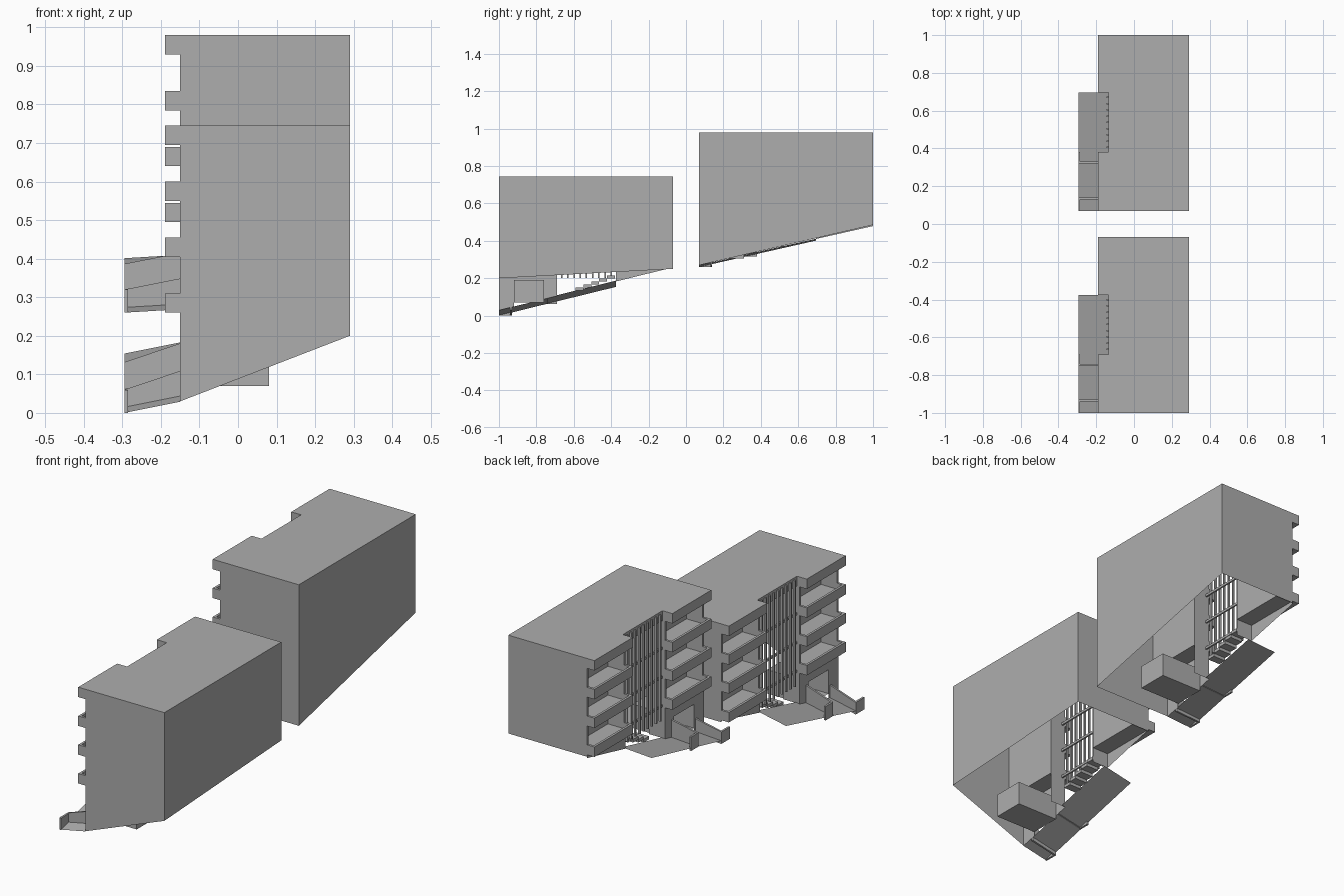
import bpy

cube = bpy.data.objects.get("Cube")
if cube:
    bpy.data.objects.remove(cube, do_unlink=True)

grey = bpy.data.materials.new("plain grey")
grey.use_nodes = True
colour = (0.42, 0.42, 0.42, 1)
grey.diffuse_color = colour
grey.node_tree.nodes["Principled BSDF"].inputs["Base Color"].default_value = colour


class Part:
    """Collects sheets and boxes into one flat-shaded object."""

    def __init__(self, name, offset):
        self.name, self.offset = name, offset
        self.verts, self.faces = [], []

    def sheet(self, *points):
        start = len(self.verts)
        self.verts += points
        self.faces.append(tuple(range(start, len(self.verts))))

    def box(self, x, y, z):
        self.sloped(x, y, [z, z])

    def sloped(self, x, y, ends):
        # box whose bottom and top heights differ at its two x ends
        start = len(self.verts)
        for px, (low, high) in zip(x, ends):
            self.verts += [(px, y[0], low), (px, y[1], low), (px, y[1], high), (px, y[0], high)]
        for f in ((0, 1, 2, 3), (7, 6, 5, 4), (0, 4, 5, 1), (1, 5, 6, 2), (2, 6, 7, 3), (3, 7, 4, 0)):
            self.faces.append(tuple(start + i for i in f))

    def finish(self):
        mesh = bpy.data.meshes.new(self.name)
        mesh.from_pydata(self.verts, [], self.faces)
        mesh.materials.append(grey)
        mesh.update()
        obj = bpy.data.objects.new(self.name, mesh)
        obj.location = self.offset
        bpy.context.collection.objects.link(obj)


BACK, FACE, EDGE, CORE, NOTCH = 0.29, -0.15, -0.19, -0.06, -0.135
Y0, Y1, Y2, Y3 = -1.0, -0.69, -0.375, -0.07
TOP, BAND = 0.745, 0.05
OUT = -0.295


def building(label, offset, bottoms, ground):
    """bottoms: wall feet at front-back, front-face, rear; ground: start, y slope, x slope."""
    def g(x, y):
        return ground[0] + ground[1] * (y - Y0) + ground[2] * (x - OUT)

    front_back, front_face, rear = bottoms

    # Outer walls, open underneath
    walls = Part(label + "_walls", offset)
    walls.sheet((BACK, Y0, front_back), (BACK, Y3, rear), (BACK, Y3, TOP), (BACK, Y0, TOP))
    walls.sheet((FACE, Y0, front_face), (BACK, Y0, front_back), (BACK, Y0, TOP), (FACE, Y0, TOP))
    walls.sheet((BACK, Y3, rear), (FACE, Y3, rear), (FACE, Y3, TOP), (BACK, Y3, TOP))
    walls.finish()

    # Roof with the stairwell notch and a deep fascia
    roof = Part(label + "_roof", offset)
    outline = [(BACK, Y0), (BACK, Y3), (EDGE, Y3), (EDGE, Y2), (NOTCH, Y2),
               (NOTCH, Y1), (EDGE, Y1), (EDGE, Y0)]
    roof.sheet(*[(x, y, TOP) for x, y in outline])
    low = TOP - BAND
    for a, b in zip(outline[1:], outline[2:] + outline[:1]):
        if a[0] < BACK and b[0] < BACK:
            roof.sheet((*a, low), (*b, low), (*b, TOP), (*a, TOP))
    for ya, yb in ((Y0, Y1), (Y2, Y3)):
        roof.sheet((EDGE, ya, low), (CORE, ya, low), (CORE, yb, low), (EDGE, yb, low))
        for y in (ya, yb):
            roof.sheet((EDGE, y, low), (FACE, y, low), (FACE, y, TOP), (EDGE, y, TOP))
    roof.finish()

    # Balconies: recess, floors and parapets on both sides of the stairwell
    balconies = Part(label + "_balconies", offset)
    t = 0.012
    for ya, yb in ((Y0, Y1), (Y2, Y3)):
        balconies.sheet((CORE, ya, 0.26), (CORE, yb, 0.26), (CORE, yb, low), (CORE, ya, low))
        for y in (ya, yb - t):
            balconies.box((FACE, CORE), (y, y + t), (0.26, low))
        for z in (0.26, 0.405, 0.55):
            balconies.box((EDGE, CORE), (ya, yb), (z, z + 0.02))
            balconies.box((EDGE, EDGE + t), (ya, yb), (z, z + BAND))
            for y in (ya, yb - t):
                balconies.box((EDGE, FACE), (y, y + t), (z, z + BAND))
    balconies.finish()

    # Ground storey walls around the doorway
    base = Part(label + "_ground_storey", offset)
    door_a, door_b, sill, head = -0.92, -0.76, 0.07, 0.19

    def wall(ya, yb, top):
        base.sheet((FACE, ya, g(FACE, ya)), (FACE, yb, g(FACE, yb)), (FACE, yb, top), (FACE, ya, top))

    wall(Y0, door_a, 0.26)
    wall(door_b, Y1, 0.26)
    wall(Y2, Y3, 0.26)
    base.sheet((FACE, door_a, head), (FACE, door_b, head), (FACE, door_b, 0.26), (FACE, door_a, 0.26))
    for y in (Y1, Y2):
        base.sheet((FACE, y, g(FACE, y)), (CORE, y, g(FACE, y)), (CORE, y, 0.26), (FACE, y, 0.26))
    base.finish()

    # Lobby running in behind the doorway
    lobby = Part(label + "_lobby", offset)
    inner = 0.08
    for z in (sill, head):
        lobby.sheet((FACE, door_a, z), (inner, door_a, z), (inner, door_b, z), (FACE, door_b, z))
    for y in (door_a, door_b):
        lobby.sheet((FACE, y, sill), (inner, y, sill), (inner, y, head), (FACE, y, head))
    lobby.sheet((inner, door_a, sill), (inner, door_b, sill), (inner, door_b, head), (inner, door_a, head))
    lobby.finish()

    # Vertical fins and floor rails in the stairwell
    fins = Part(label + "_stairwell_fins", offset)
    for i in range(9):
        y = -0.664 + i * 0.033
        fins.box((-0.145, NOTCH), (y - 0.004, y + 0.004), (0.2, TOP - 0.01))
    for z in (0.26, 0.405, 0.55):
        fins.box((NOTCH, NOTCH + 0.008), (Y1, Y2), (z, z + 0.012))
    fins.finish()

    # Steps at the foot of the stairwell
    steps = Part(label + "_steps", offset)
    for i in range(5):
        y, z = -0.59 + i * 0.042, 0.15 + i * 0.016
        steps.box((-0.13, CORE), (y, y + 0.042), (z - 0.016, z))
    steps.finish()

    # Sloping forecourt
    court = Part(label + "_forecourt", offset)
    for xb, ya, yb in ((FACE, Y0, Y1), (-0.13, Y1, Y2)):
        court.sheet(*[(x, y, g(x, y)) for x, y in ((OUT, ya), (xb, ya), (xb, yb), (OUT, yb))])
    court.finish()

    # Low L-shaped walls either side of the entrance path
    garden = Part(label + "_path_walls", offset)
    for ya, yb, wall_y, rise in ((Y0, -0.93, -0.94, 0.06), (-0.75, Y1, -0.75, 0.07)):
        foot = g(OUT, ya)
        garden.box((OUT, OUT + 0.01), (ya, yb), (foot, foot + rise))
        garden.sloped((OUT, FACE), (wall_y, wall_y + 0.01),
                      [(foot, foot + rise), (g(FACE, ya), g(FACE, ya) + rise + 0.02)])
    garden.finish()


# Heights are given relative to each building's own roof level
RISE = 0.235
building("lower_block", (0, 0, 0), (0.2, 0.03, 0.25), (0.0, 0.246, 0.2))
building("upper_block", (0, 1.07, RISE), (0.27 - RISE, 0.27 - RISE, 0.485 - RISE),
         (0.26 - RISE, 0.226, 0.06))
